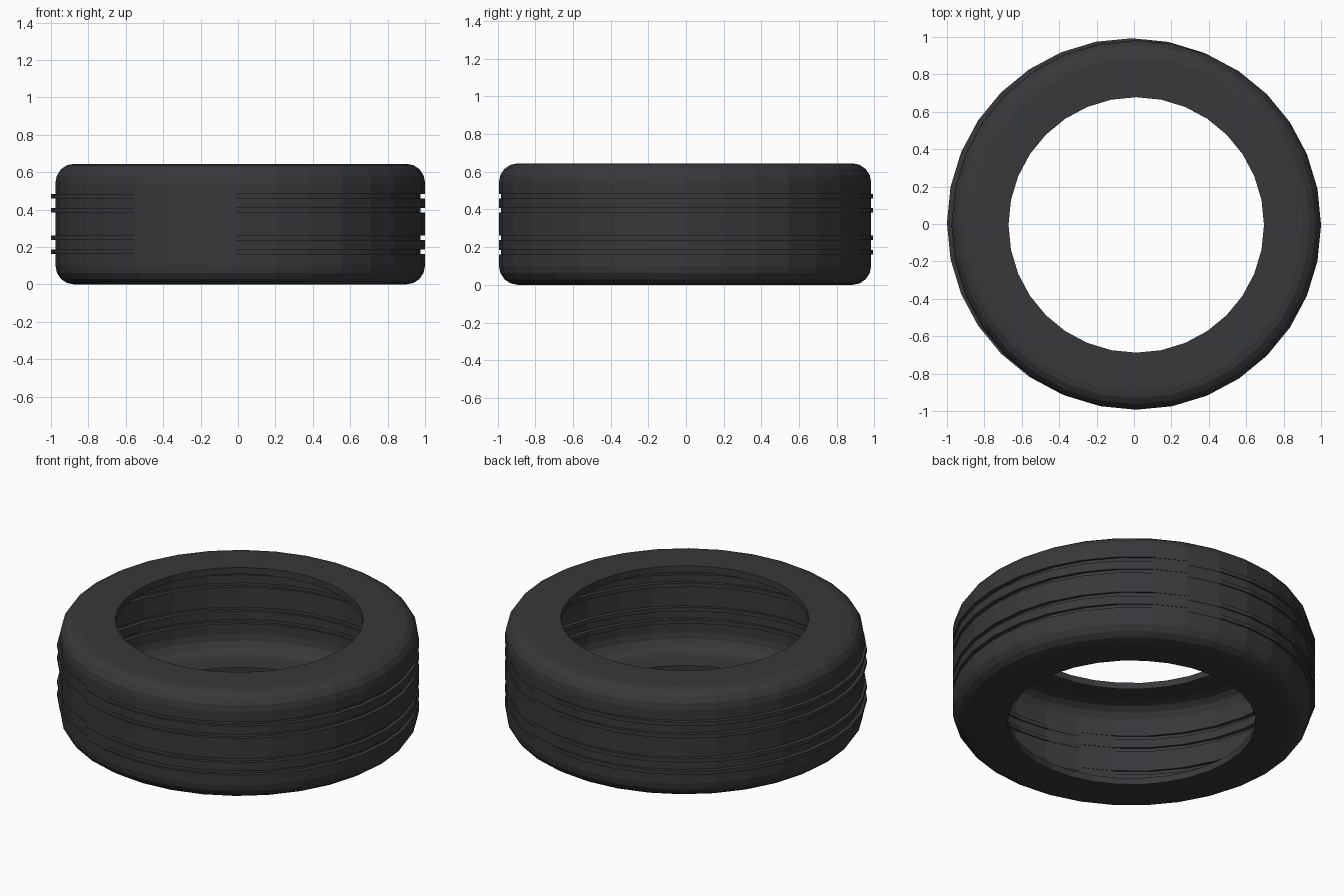
import bpy, bmesh, math

if "Cube" in bpy.data.objects:
    bpy.data.objects.remove(bpy.data.objects["Cube"])

SIDES = 32
R, HOLE, H, ROUND, LIP = 0.988, 0.683, 0.645, 0.1, 0.04
BODY = (0.012, -0.005)      # centre of the main carcass
GROOVE = (-0.012, 0.005)    # tread grooves sit slightly off-centre

# Lower half of the profile: (radius, z, centre)
half = [(HOLE, LIP, BODY), (HOLE, 0.0, BODY)]
for i in range(5):
    a = math.radians(22.5 * i)
    half.append((R - ROUND + ROUND * math.sin(a), ROUND - ROUND * math.cos(a), BODY))
for z in (0.174, 0.249):
    lo, hi = z - 0.012, z + 0.012
    half += [(R, lo, BODY), (R, lo, GROOVE), (R, hi, GROOVE), (R, hi, BODY)]

# Mirror to the upper half
profile = half + [(r, H - z, c) for r, z, c in reversed(half)]

# Sweep the profile round the axis as an open shell
bm = bmesh.new()
loops = []
for r, z, c in profile:
    loops.append([bm.verts.new((c[0] + r * math.cos(2 * math.pi * i / SIDES),
                                c[1] + r * math.sin(2 * math.pi * i / SIDES), z))
                  for i in range(SIDES)])
for a, b in zip(loops, loops[1:]):
    for i in range(SIDES):
        j = (i + 1) % SIDES
        bm.faces.new((a[i], a[j], b[j], b[i]))
mesh = bpy.data.meshes.new("tyre")
bm.to_mesh(mesh)
bm.free()
tyre = bpy.data.objects.new("tyre", mesh)
bpy.context.collection.objects.link(tyre)

# Dark rubber
rubber = bpy.data.materials.new("rubber")
rubber.diffuse_color = (0.04, 0.04, 0.045, 1)
rubber.use_nodes = True
rubber.node_tree.nodes["Principled BSDF"].inputs["Base Color"].default_value = rubber.diffuse_color
mesh.materials.append(rubber)
